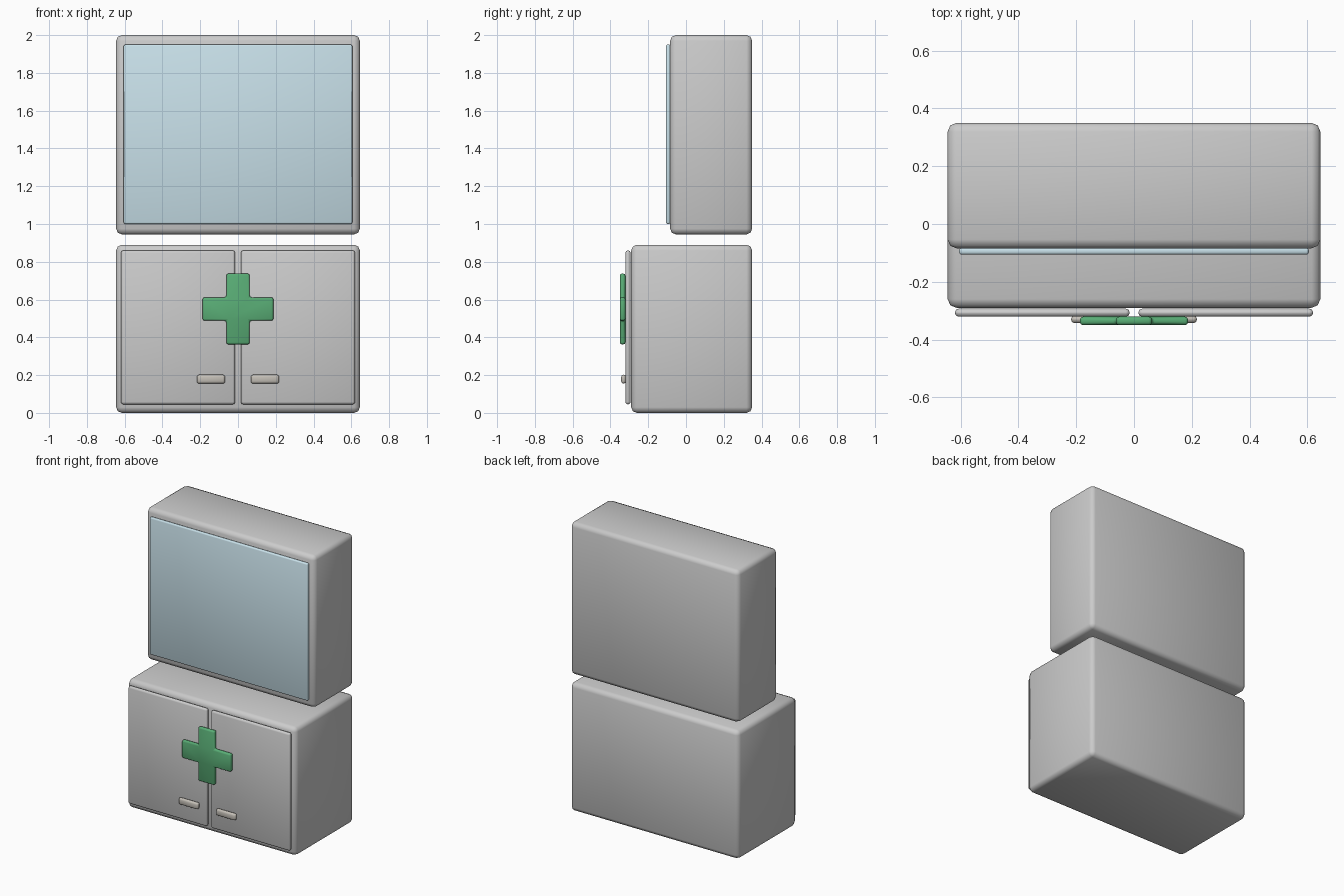
import bpy, bmesh

if "Cube" in bpy.data.objects:
    bpy.data.objects.remove(bpy.data.objects["Cube"])


def material(name, color):
    m = bpy.data.materials.new(name)
    m.diffuse_color = (*color, 1)
    m.use_nodes = True
    m.node_tree.nodes["Principled BSDF"].inputs["Base Color"].default_value = m.diffuse_color
    return m


def prism(name, outline, y0, y1, bevel, segments=2, mat=None):
    """Extrude an x-z outline from y0 (front) to y1 (back) with soft edges."""
    bm = bmesh.new()
    face = bm.faces.new([bm.verts.new((x, y0, z)) for x, z in outline])
    ext = bmesh.ops.extrude_face_region(bm, geom=[face])
    moved = [v for v in ext["geom"] if isinstance(v, bmesh.types.BMVert)]
    bmesh.ops.translate(bm, verts=moved, vec=(0, y1 - y0, 0))
    bmesh.ops.recalc_face_normals(bm, faces=bm.faces)
    mesh = bpy.data.meshes.new(name)
    bm.to_mesh(mesh)
    bm.free()
    for p in mesh.polygons:
        p.use_smooth = True
    if mat:
        mesh.materials.append(mat)
    ob = bpy.data.objects.new(name, mesh)
    bpy.context.collection.objects.link(ob)
    mod = ob.modifiers.new("Bevel", "BEVEL")
    mod.width, mod.segments = bevel, segments
    return ob


def rect(x0, x1, z0, z1):
    return [(x0, z0), (x1, z0), (x1, z1), (x0, z1)]


glass = material("glass_blue", (0.58, 0.75, 0.82))
green = material("cross_green", (0.10, 0.42, 0.18))
metal = material("handle_metal", (0.55, 0.52, 0.47))

# Lower and upper cabinet bodies
prism("lower_cabinet", rect(-0.645, 0.645, 0, 0.89), -0.29, 0.35, 0.03)
prism("upper_cabinet", rect(-0.645, 0.645, 0.945, 2), -0.084, 0.35, 0.03)

# Glass front of the upper cabinet
prism("glass_panel", rect(-0.605, 0.605, 1.0, 1.95), -0.106, -0.082, 0.008, 2, glass)

# Paired doors and handles
for side, s in (("left", -1), ("right", 1)):
    dx = sorted((s * 0.015, s * 0.62))
    prism(side + "_door", rect(*dx, 0.045, 0.86), -0.321, -0.293, 0.013)
    hx = sorted((s * 0.068, s * 0.218))
    prism(side + "_handle", rect(*hx, 0.155, 0.202), -0.343, -0.317, 0.012, 2, metal)

# Green cross straddling the doors
a, b, c = 0.062, 0.187, 0.55
cross = [(-a, -b), (a, -b), (a, -a), (b, -a), (b, a), (a, a),
         (a, b), (-a, b), (-a, a), (-b, a), (-b, -a), (-a, -a)]
prism("cross_sign", [(x, z + c) for x, z in cross], -0.35, -0.321, 0.01, 2, green)
